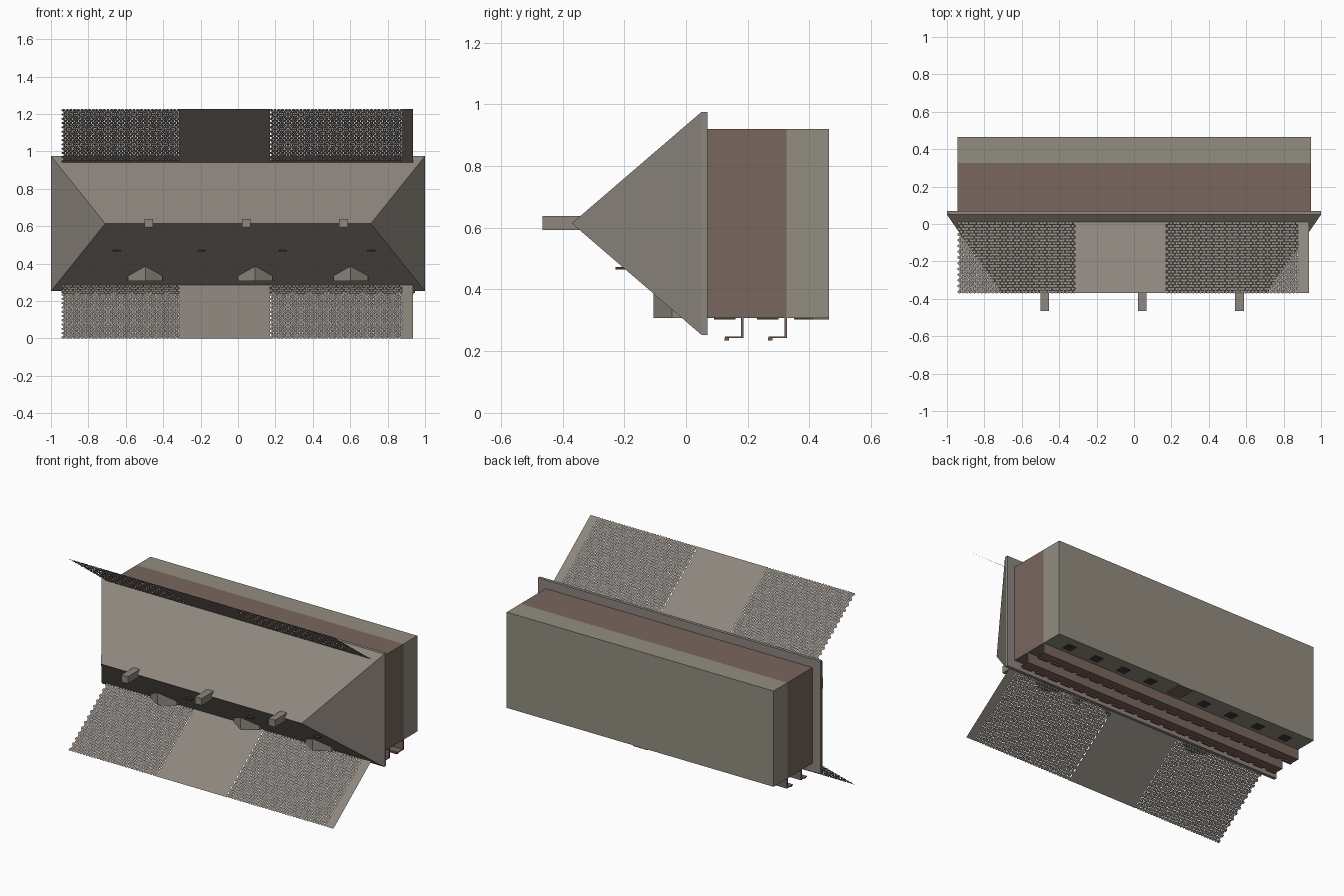
import bpy, bmesh, math

if "Cube" in bpy.data.objects:
    bpy.data.objects.remove(bpy.data.objects["Cube"])


def material(name, rgb):
    m = bpy.data.materials.new(name)
    m.diffuse_color = (*rgb, 1)
    m.use_nodes = True
    m.node_tree.nodes["Principled BSDF"].inputs["Base Color"].default_value = m.diffuse_color
    return m


STONE = material("stone", (0.29, 0.27, 0.22))
TIMBER = material("timber", (0.19, 0.135, 0.11))
ROOF = material("roof", (0.27, 0.24, 0.21))
RED = material("red_box", (0.25, 0.08, 0.08))
DARK = material("dark_glass", (0.05, 0.045, 0.04))


def mesh(name, verts, faces, mat, fix=True):
    bm = bmesh.new()
    vs = [bm.verts.new(v) for v in verts]
    for f in faces:
        bm.faces.new([vs[i] for i in f])
    if fix:
        bmesh.ops.recalc_face_normals(bm, faces=bm.faces)
    me = bpy.data.meshes.new(name)
    bm.to_mesh(me)
    bm.free()
    ob = bpy.data.objects.new(name, me)
    bpy.context.collection.objects.link(ob)
    me.materials.append(mat)
    return ob


BOX_FACES = [(0, 1, 3, 2), (4, 5, 7, 6), (0, 1, 5, 4),
             (2, 3, 7, 6), (0, 2, 6, 4), (1, 3, 7, 5)]


def boxes(name, ranges, mat):
    """One object made of boxes given as (x0, x1, y0, y1, z0, z1)."""
    verts, faces = [], []
    for r in ranges:
        n = len(verts)
        verts += [(x, y, z) for x in r[:2] for y in r[2:4] for z in r[4:]]
        faces += [tuple(n + i for i in f) for f in BOX_FACES]
    return mesh(name, verts, faces, mat)


# The house lies on its back: its "up" is -y and its facade faces -z
L = 0.945
boxes("upper_floors", [(-L, L, 0.07, 0.325, 0.307, 0.92)], TIMBER)
boxes("ground_floor", [(-L, L, 0.325, 0.464, 0.307, 0.92)], STONE)

# Hipped roof with a thick eaves edge
MID, HALF = 0.614, 0.361
rect = [(-1, -HALF), (1, -HALF), (1, HALF), (-1, HALF)]
verts = [(x, y, MID + z) for y in (0.07, 0.05) for x, z in rect]
verts += [(-0.71, -0.37, MID), (0.71, -0.37, MID)]
faces = [(0, 1, 2, 3)] + [(i, (i + 1) % 4, 4 + (i + 1) % 4, 4 + i) for i in range(4)]
faces += [(4, 5, 9, 8), (6, 7, 8, 9), (5, 6, 9), (7, 4, 8)]
mesh("hip_roof", verts, faces, ROOF)

# Chimneys on the ridge
boxes("chimneys", [(x - 0.023, x + 0.023, -0.465, -0.33, 0.593, 0.638)
                   for x in (-0.478, 0.045, 0.564)], ROOF)

# Gabled dormers running back into the front slope
verts, faces = [], []
profile = [(-0.092, 0.02), (-0.092, -0.045), (0, -0.105), (0.092, -0.045), (0.092, 0.02)]
for cx in (-0.495, 0.092, 0.602):
    n = len(verts)
    verts += [(cx + x, y, z) for z in (0.307, 0.395) for x, y in profile]
    faces += [tuple(range(n, n + 5)), tuple(range(n + 5, n + 10))]
    faces += [(n + i, n + (i + 1) % 5, n + 5 + (i + 1) % 5, n + 5 + i) for i in range(5)]
mesh("dormers", verts, faces, ROOF)

# Small roof vents
boxes("roof_vents", [(x - 0.02, x + 0.02, -0.228, -0.18, 0.465, 0.473)
                     for x in (-0.648, -0.195, 0.24, 0.713)], DARK)

# Balconies: floor, railing and a row of flower boxes
for i, y in enumerate((0.187, 0.328)):
    boxes(f"balcony_{i}", [(-L, L, y - 0.009, y, 0.243, 0.31),
                           (-L, L, y - 0.06, y, 0.243, 0.248)], TIMBER)
    boxes(f"flower_boxes_{i}", [(x - 0.034, x + 0.034, y - 0.062, y - 0.047, 0.234, 0.2429)
                                for x in [-0.905 + k * 1.81 / 19 for k in range(20)]], RED)

# Windows and entrance door
for i, (y0, y1) in enumerate(((0.09, 0.16), (0.23, 0.30), (0.355, 0.41))):
    xs = [s * (0.2 + 0.2 * k) for s in (-1, 1) for k in range(4)]
    boxes(f"windows_{i}", [(x - 0.03, x + 0.03, y0, y1, 0.303, 0.31) for x in xs], DARK)
boxes("door", [(-0.05, 0.05, 0.35, 0.464, 0.302, 0.31)], TIMBER)


def tile_sheet(name, mirror):
    """Flared sheet of small staggered hexagonal tiles, with solid patches."""
    rows, cols, y0, z0, y1, z1 = 25, 94, 0.012, 0.94, -0.37, 1.226

    def place(x, t):
        z = z0 + (z1 - z0) * t
        return (x, y0 + (y1 - y0) * t, 2 * 0.613 - z if mirror else z)

    pitch = 1.875 / (cols + 0.5)
    verts, faces = [], []
    for r in range(rows):
        for c in range(cols):
            cx = -0.943 + pitch * (c + 0.5 + 0.5 * (r % 2))
            if -0.31 < cx < 0.17 or cx > 0.885:
                continue
            n = len(verts)
            for k in range(6):
                a = math.radians(60 * k + 30)
                verts.append(place(cx + 0.54 * pitch * math.cos(a),
                                   (r + 0.5 + 0.61 * math.sin(a)) / rows))
            faces.append(tuple(range(n, n + 6)))
    for a, b in ((-0.315, 0.172), (0.88, 0.935)):
        n = len(verts)
        verts += [place(a, 0), place(b, 0), place(b, 1), place(a, 1)]
        faces.append((n, n + 1, n + 2, n + 3))
    if not mirror:
        faces = [f[::-1] for f in faces]
    return mesh(name, verts, faces, ROOF, fix=False)


tile_sheet("rear_tile_sheet", False)
tile_sheet("front_tile_sheet", True)
